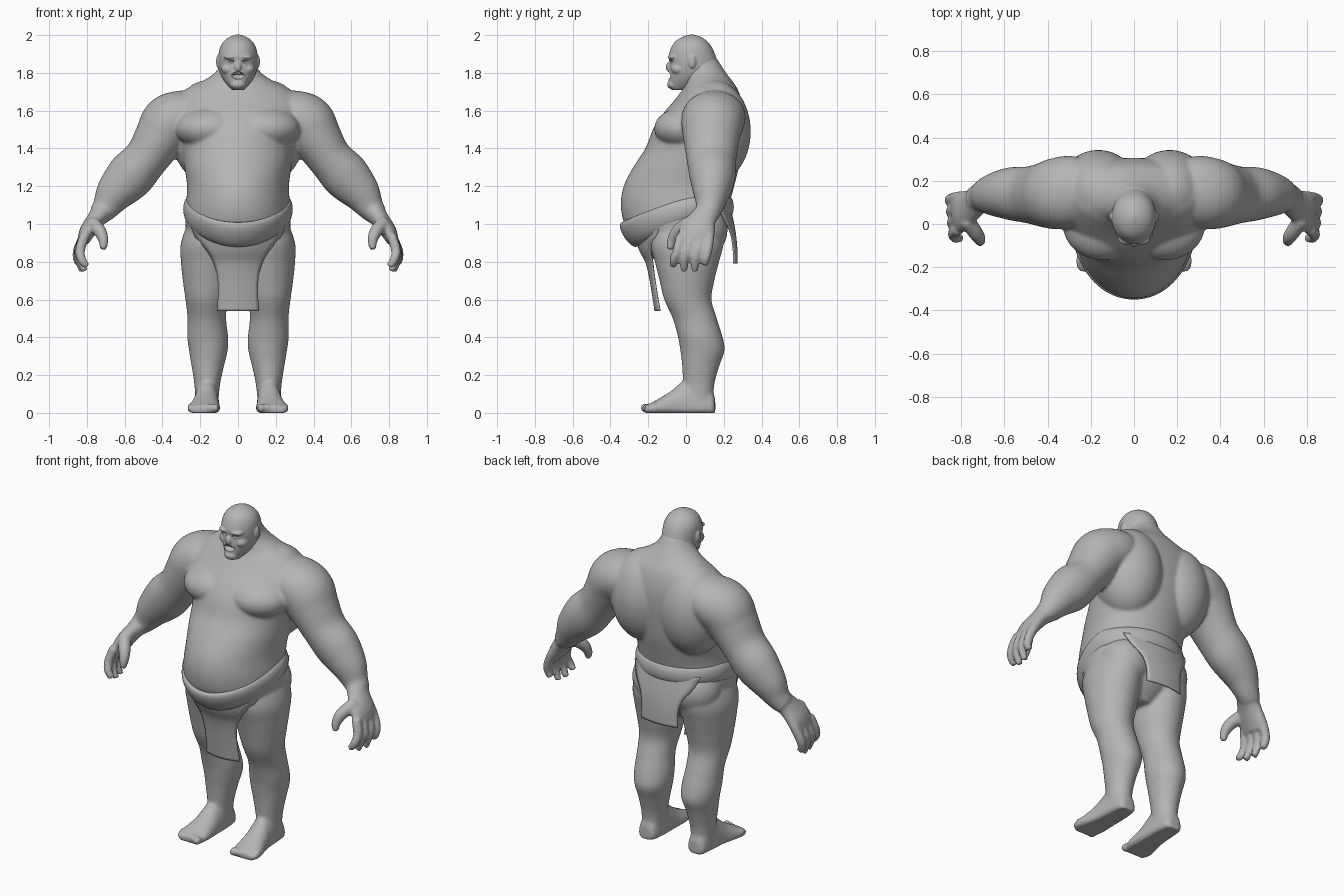
import bpy, bmesh, math
from mathutils import Vector, Matrix

skin = bpy.data.materials.new("clay_grey")
skin.diffuse_color = (0.46, 0.46, 0.46, 1)


def spline(rows, steps=5):
    """Smoothly interpolate a list of equal-length tuples."""
    out = []
    for i in range(len(rows) - 1):
        p0, p1, p2, p3 = (rows[max(i - 1, 0)], rows[i], rows[i + 1],
                          rows[min(i + 2, len(rows) - 1)])
        for k in range(steps):
            t = k / steps
            out.append(tuple(0.5 * (2 * b + (c - a) * t + (2 * a - 5 * b + 4 * c - d) * t * t
                                    + (3 * b - a - 3 * c + d) * t ** 3)
                             for a, b, c, d in zip(p0, p1, p2, p3)))
    return out + [tuple(rows[-1])]


def skin_rings(bm, rings, closed=False):
    vs = [[bm.verts.new(p) for p in r] for r in rings]
    n = len(vs[0])
    pairs = list(zip(vs, vs[1:])) + ([(vs[-1], vs[0])] if closed else [])
    for a, b in pairs:
        for j in range(n):
            k = (j + 1) % n
            bm.faces.new((a[j], a[k], b[k], b[j]))
    if not closed:
        bm.faces.new(vs[0])
        bm.faces.new(vs[-1])


def circle(n=64):
    return [(math.cos(2 * math.pi * i / n), math.sin(2 * math.pi * i / n)) for i in range(n)]


def stack(bm, rows, side=1):
    """Horizontal slices: z, centre x, half width, centre y, front y, back y."""
    skin_rings(bm, [[(side * (cx + a * c), cy + s * ((yb - cy) if s > 0 else (cy - yf)), z)
                     for c, s in circle()] for z, cx, a, cy, yf, yb in spline(rows)])


def limb(bm, rows, side=1):
    """Tube along a path: x, y, z, radius in the xz plane, radius along y."""
    pts = spline(rows)
    rings = []
    for i, (x, y, z, ra, rb) in enumerate(pts):
        t = Vector(pts[min(i + 1, len(pts) - 1)][:3]) - Vector(pts[max(i - 1, 0)][:3])
        u = t.cross(Vector((0, 1, 0))).normalized()
        v = u.cross(t).normalized()
        ring = [Vector((x, y, z)) + u * ra * c + v * rb * s for c, s in circle(36)]
        rings.append([(side * p.x, p.y, p.z) for p in ring])
    skin_rings(bm, rings)


def ball(bm, loc, scale, side=1):
    m = Matrix.Translation((side * loc[0], loc[1], loc[2])) @ Matrix.Diagonal((*scale, 1))
    bmesh.ops.create_uvsphere(bm, u_segments=40, v_segments=24, radius=1, matrix=m)


def finish(name, bm):
    bmesh.ops.recalc_face_normals(bm, faces=bm.faces)
    for f in bm.faces:
        f.smooth = True
    me = bpy.data.meshes.new(name)
    bm.to_mesh(me)
    bm.free()
    me.materials.append(skin)
    ob = bpy.data.objects.new(name, me)
    bpy.context.collection.objects.link(ob)
    return ob


def fuse(ob, voxel):
    m = ob.modifiers.new("fuse", 'REMESH')
    m.mode = 'VOXEL'
    m.voxel_size = voxel
    m.use_smooth_shade = True


def soften(ob, n):
    m = ob.modifiers.new("soften", 'SMOOTH')
    m.factor = 0.5
    m.iterations = n


# Torso from crotch to neck
bm = bmesh.new()
stack(bm, [(.77, 0, .08, .02, -.10, .10), (.85, 0, .20, .0, -.22, .17), (.92, 0, .26, .0, -.262, .20),
           (1.0, 0, .278, .0, -.325, .215), (1.1, 0, .275, .0, -.345, .23), (1.2, 0, .27, .02, -.33, .255),
           (1.3, 0, .283, .05, -.28, .28), (1.4, 0, .30, .09, -.215, .295), (1.5, 0, .33, .12, -.175, .305),
           (1.58, 0, .36, .13, -.125, .305), (1.65, 0, .34, .14, -.065, .295), (1.71, 0, .28, .14, -.02, .275),
           (1.75, 0, .20, .13, .0, .25), (1.79, 0, .135, .11, .0, .22), (1.83, 0, .10, .09, .0, .192),
           (1.88, 0, .08, .07, .01, .162)])

for s in (1, -1):
    # Chest, upper back and seat muscles
    ball(bm, (.145, -.0, 1.505), (.185, .168, .115), s)
    ball(bm, (.165, .15, 1.49), (.19, .193, .27), s)
    ball(bm, (.13, .08, .97), (.145, .14, .15), s)
    # Arm
    limb(bm, [(.18, .15, 1.59, .11, .13), (.28, .15, 1.575, .135, .165), (.36, .14, 1.535, .152, .165),
              (.415, .135, 1.455, .136, .15), (.485, .135, 1.35, .118, .132), (.57, .14, 1.255, .127, .122),
              (.65, .135, 1.165, .104, .098), (.70, .125, 1.09, .074, .072), (.738, .11, 1.045, .057, .062)], s)
    # Palm
    limb(bm, [(.715, .115, 1.07, .058, .06), (.755, .085, 1.02, .048, .075), (.797, .06, .96, .043, .095),
              (.822, .05, .905, .03, .09)], s)
    # Thumb and fingers
    limb(bm, [(.775, .02, 1.01, .036, .036), (.73, -.045, .96, .034, .034), (.712, -.075, .91, .026, .026),
              (.715, -.085, .865, .018, .018)], s)
    for i, tip in enumerate((.775, .75, .75, .785)):
        y0, y1 = -.025 + .05 * i, -.065 + .056 * i
        limb(bm, [(.812, y0, .94, .027, .027), (.836 + .004 * i, (y0 + y1) / 2, .86, .026, .026),
                  (.826 + .008 * i, y1, .81, .023, .023), (.80 + .012 * i, y1, tip, .018, .018)], s)
    # Leg
    stack(bm, [(1.02, .13, .13, 0, -.18, .20), (.9, .155, .147, 0, -.19, .20), (.8, .16, .142, 0, -.165, .175),
               (.7, .162, .13, 0, -.14, .15), (.6, .166, .112, .01, -.115, .135), (.5, .165, .102, .05, -.07, .163),
               (.4, .16, .108, .07, -.042, .194), (.33, .157, .102, .08, -.03, .204), (.25, .16, .086, .07, -.02, .177),
               (.15, .163, .068, .07, -.017, .15), (.05, .165, .06, .07, -.02, .145)], s)
    # Foot, sliced front to back with a flat sole
    foot = spline([(.155, .165, .03, .07), (.135, .165, .055, .12), (.05, .165, .065, .19), (-.02, .167, .068, .165),
                   (-.08, .172, .075, .115), (-.15, .18, .085, .072), (-.2, .185, .08, .045),
                   (-.22, .185, .06, .035)])
    skin_rings(bm, [[(s * (cx + w * c), y, .025 + (q * (top - .025) if q > 0 else .025 * max(1.7 * q, -1)))
                     for c, q in circle()] for y, cx, w, top in foot])
    for i in range(5):
        r = .027 - .002 * i
        ball(bm, (.122 + .033 * i, -.215 + .011 * i, .026), (r * .8, r, .024), s)
body = finish("body", bm)
fuse(body, .009)
soften(body, 6)

# Head with brow, nose, cheeks, chin and ears
bm = bmesh.new()
stack(bm, [(1.71, 0, .03, -.04, -.075, .08), (1.735, 0, .055, 0, -.092, .16), (1.77, 0, .082, .03, -.092, .185),
           (1.81, 0, .098, .04, -.092, .182), (1.85, 0, .103, .03, -.088, .17), (1.89, 0, .103, .03, -.092, .157),
           (1.93, 0, .097, .03, -.08, .14), (1.965, 0, .078, .03, -.058, .115), (1.99, 0, .045, .03, -.02, .08),
           (2.003, 0, .008, .03, .02, .04)])
ball(bm, (0, -.085, 1.832), (.02, .022, .028))
ball(bm, (0, -.068, 1.738), (.04, .032, .026))
for s in (1, -1):
    ball(bm, (.036, -.066, 1.884), (.04, .03, .015), s)
    ball(bm, (.05, -.036, 1.82), (.038, .042, .032), s)
    ball(bm, (.104, .033, 1.86), (.012, .021, .036), s)
head = finish("head", bm)
fuse(head, .005)

# Mouth and eye hollows
bm = bmesh.new()
ball(bm, (0, -.1, 1.786), (.038, .04, .02))
for s in (1, -1):
    ball(bm, (.042, -.095, 1.860), (.026, .025, .009), s)
cutter = finish("face_cutter", bm)
cutter.hide_render = True
cutter.display_type = 'WIRE'
cut = head.modifiers.new("hollows", 'BOOLEAN')
cut.operation = 'DIFFERENCE'
cut.object = cutter
soften(head, 3)

# Upper teeth
bm = bmesh.new()
for i in range(4):
    ball(bm, (-.021 + .014 * i, -.076, 1.799), (.007, .007, .009))
finish("teeth", bm)

# Belt: padded band, dipping and widening under the belly
bm = bmesh.new()
rings = []
for c, s in circle(96):
    y = s * (.225 if s > 0 else .302)
    t = max(0, (.05 - y) / .35)
    z = 1.09 - .145 * t ** 1.3
    out = Vector((c, s, 0)).normalized()
    up = (Vector((0, 0, 1)) + out * .65 * t * t).normalized()
    nrm = (out - up * out.dot(up)).normalized()
    rings.append([Vector((.262 * c, y, z)) + up * (.056 + .02 * t) * q + nrm * .028 * p
                  for p, q in circle(20)])
skin_rings(bm, rings, closed=True)
finish("belt", bm)


def cloth(name, rows, curve):
    """Hanging flap: rows of z, half width, y."""
    bm = bmesh.new()
    grid = [[bm.verts.new((w * u / 6, y + curve * (w * u / 6) ** 2, z)) for u in range(-6, 7)]
            for z, w, y in spline(rows, 4)]
    for a, b in zip(grid, grid[1:]):
        for j in range(12):
            bm.faces.new((a[j], a[j + 1], b[j + 1], b[j]))
    ob = finish(name, bm)
    m = ob.modifiers.new("thickness", 'SOLIDIFY')
    m.thickness = .008
    m.offset = 0


cloth("front_loincloth", [(1.0, .25, -.27), (.93, .225, -.265), (.86, .165, -.243), (.80, .13, -.212),
                          (.72, .108, -.192), (.62, .105, -.175), (.54, .11, -.163)], 2.1)
cloth("back_loincloth", [(1.09, .22, .23), (1.02, .19, .247), (.95, .14, .26), (.87, .12, .268),
                         (.79, .12, .27)], -1.2)
